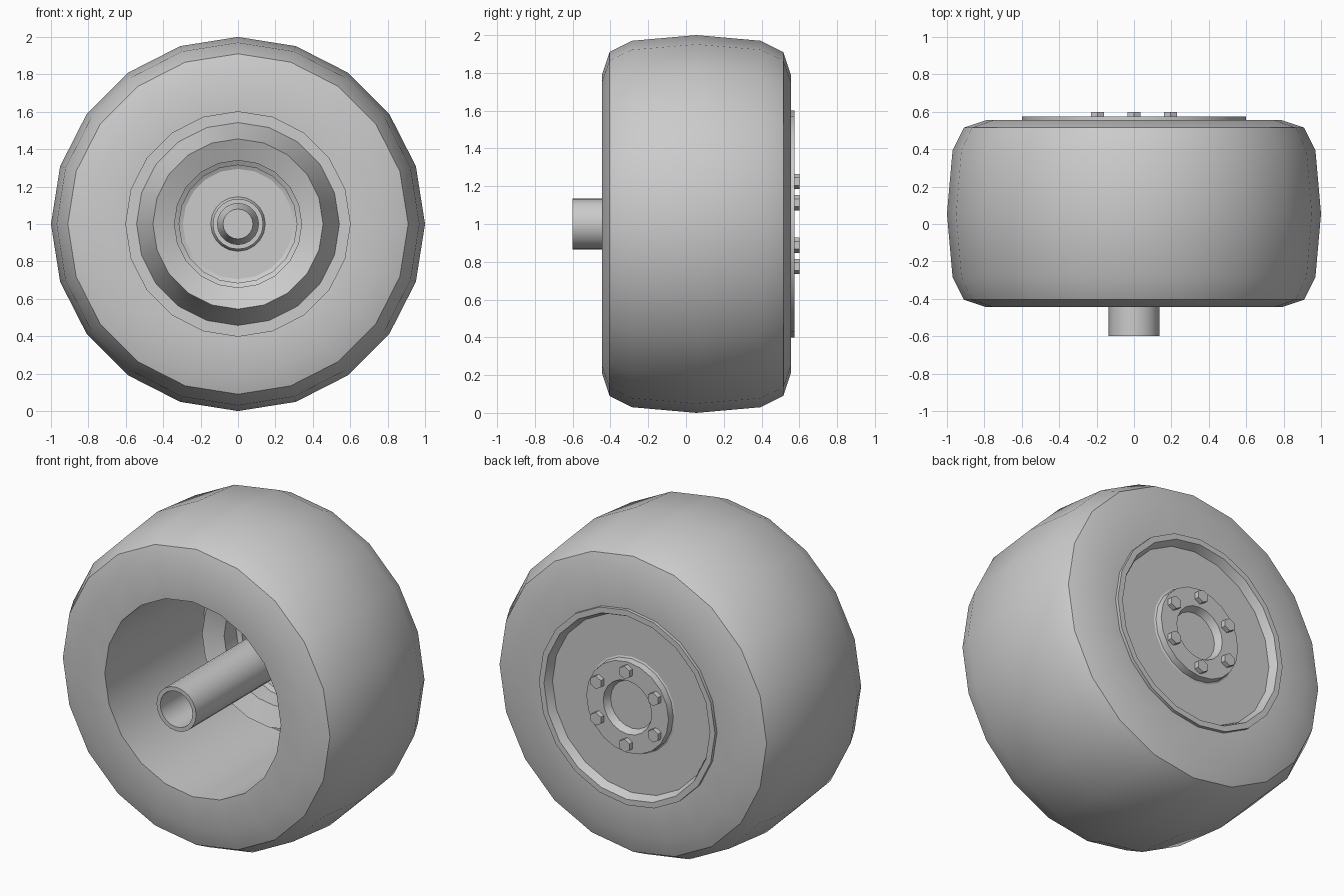
import bpy, bmesh, math

if "Cube" in bpy.data.objects:
    bpy.data.objects.remove(bpy.data.objects["Cube"])

CZ = 1.0  # height of the wheel axis


def lathe(name, profile, sides=20, closed=False, smooth=True, cx=0.0, cz=CZ):
    """Spin (radius, y) points about an axis along y.
    Order: front centre -> outside -> back centre gives outward normals."""
    bm = bmesh.new()
    rings = []
    for r, y in profile:
        if r == 0:
            rings.append([bm.verts.new((cx, y, cz))] * sides)
            continue
        rings.append([bm.verts.new((cx + r * math.sin(2 * math.pi * k / sides), y,
                                    cz + r * math.cos(2 * math.pi * k / sides)))
                      for k in range(sides)])
    pairs = list(zip(rings, rings[1:]))
    if closed:
        pairs.append((rings[-1], rings[0]))
    for a, b in pairs:
        for k in range(sides):
            n = (k + 1) % sides
            quad = list(dict.fromkeys((a[k], a[n], b[n], b[k])))
            bm.faces.new(quad)
    mesh = bpy.data.meshes.new(name)
    bm.to_mesh(mesh)
    bm.free()
    ob = bpy.data.objects.new(name, mesh)
    bpy.context.collection.objects.link(ob)
    if smooth:
        bpy.ops.object.select_all(action='DESELECT')
        ob.select_set(True)
        bpy.context.view_layer.objects.active = ob
        bpy.ops.object.shade_smooth_by_angle(angle=math.radians(30))
    return ob


# Wide tyre with an open inner barrel
lathe("tyre", [(0.60, -0.44), (0.79, -0.445), (0.91, -0.405), (0.97, -0.285),
               (1.00, 0.055), (0.97, 0.395), (0.91, 0.515), (0.79, 0.555),
               (0.60, 0.555)], closed=True)

# Rim: flat inner cap, lip, deep dish and stepped hub with a central recess
lathe("rim", [(0, 0.525), (0.60, 0.525), (0.60, 0.575), (0.565, 0.575),
              (0.55, 0.545), (0.455, 0.30), (0.34, 0.35), (0.34, 0.465),
              (0.315, 0.48), (0.315, 0.515), (0.285, 0.53), (0.28, 0.57),
              (0.165, 0.57), (0.11, 0.44), (0, 0.44)])

# Axle tube, open at the front with a tapered plug inside
lathe("axle", [(0, -0.30), (0.08, -0.30), (0.11, -0.20), (0.11, -0.60),
               (0.135, -0.60), (0.135, 0.50)])

# Shaft end showing in the hub recess
lathe("shaft_end", [(0.088, 0.40), (0.088, 0.49), (0, 0.49)])

# Six hexagonal wheel bolts
for i in range(6):
    a = math.pi / 3 * i
    lathe(f"bolt_{i + 1}", [(0, 0.565), (0.04, 0.565), (0.04, 0.60), (0, 0.60)],
          sides=6, smooth=False, cx=0.225 * math.sin(a), cz=CZ + 0.225 * math.cos(a))
